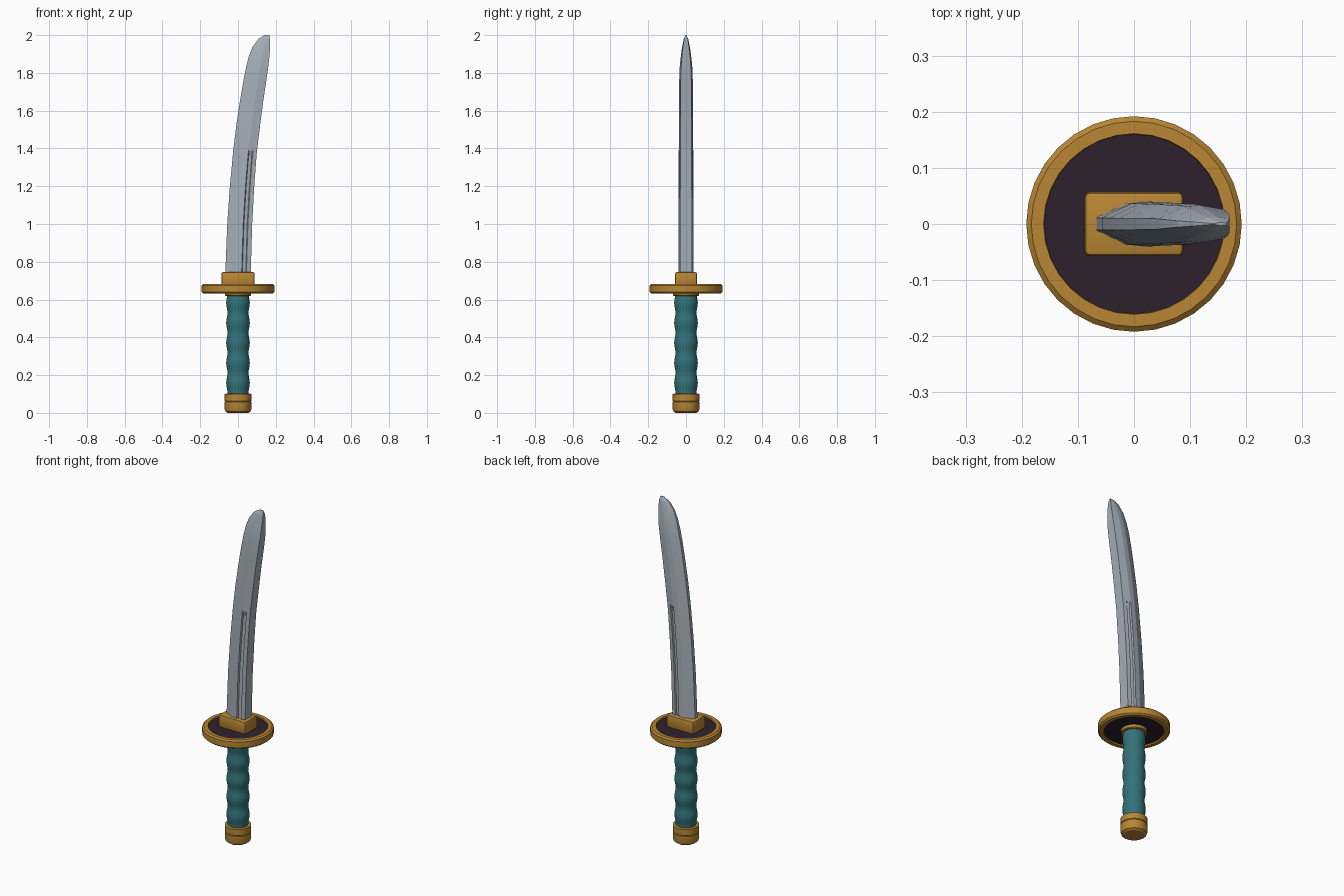
import bpy, bmesh, math

cube = bpy.data.objects.get("Cube")
if cube:
    bpy.data.objects.remove(cube)


def material(name, rgb, rough=0.6):
    m = bpy.data.materials.new(name)
    m.use_nodes = True
    m.diffuse_color = (*rgb, 1)
    bsdf = m.node_tree.nodes["Principled BSDF"]
    bsdf.inputs["Base Color"].default_value = (*rgb, 1)
    bsdf.inputs["Roughness"].default_value = rough
    return m


steel = material("steel", (0.38, 0.43, 0.48))
gold = material("gold", (0.48, 0.24, 0.035))
teal = material("teal_wrap", (0.032, 0.17, 0.19))
dark = material("dark_plum", (0.027, 0.015, 0.025))


def finish(name, bm, mats, angle):
    bmesh.ops.recalc_face_normals(bm, faces=bm.faces[:])
    mesh = bpy.data.meshes.new(name)
    bm.to_mesh(mesh)
    bm.free()
    for m in mats:
        mesh.materials.append(m)
    ob = bpy.data.objects.new(name, mesh)
    bpy.context.collection.objects.link(ob)
    bpy.ops.object.select_all(action="DESELECT")
    ob.select_set(True)
    bpy.context.view_layer.objects.active = ob
    bpy.ops.object.shade_smooth_by_angle(angle=math.radians(angle))
    return ob


def loft(rings):
    """Skin closed rings of points and cap both ends."""
    bm = bmesh.new()
    loops = [[bm.verts.new(p) for p in ring] for ring in rings]
    n = len(loops[0])
    for a, b in zip(loops, loops[1:]):
        for i in range(n):
            j = (i + 1) % n
            bm.faces.new((a[i], a[j], b[j], b[i]))
    bm.faces.new(loops[0][::-1])
    bm.faces.new(loops[-1])
    return bm


def lathe(profile, segments=32):
    turn = [2 * math.pi * i / segments for i in range(segments)]
    return loft([[(r * math.cos(t), r * math.sin(t), z) for t in turn]
                 for r, z in profile])


# Pommel: chamfered cap with a thin seam below its collar
finish("pommel", lathe([(0.055, 0), (0.067, 0.008), (0.071, 0.02), (0.071, 0.058),
                        (0.068, 0.061), (0.071, 0.064), (0.071, 0.1), (0.06, 0.102)]),
       [gold], 25)

# Grip: gently rippled wrap
BULGES, STEPS = 5, 40
grip = []
for i in range(STEPS + 1):
    f = i / STEPS
    grip.append((0.059 + 0.0035 * math.cos(2 * math.pi * (BULGES * f + 0.4)),
                 0.095 + 0.53 * f))
finish("grip", lathe(grip), [teal], 40)
finish("grip_ring", lathe([(0.066, 0.62), (0.07, 0.624), (0.07, 0.645)]), [gold], 25)

# Guard: gold rim around recessed dark faces
guard = lathe([(0.16, 0.64), (0.161, 0.632), (0.183, 0.632), (0.192, 0.64),
               (0.192, 0.675), (0.183, 0.683), (0.161, 0.683), (0.16, 0.675)])
for f in guard.faces:
    if len(f.verts) > 4:
        f.material_index = 1
finish("guard", guard, [gold, dark], 25)

# Collar: bevelled block that holds the blade
bm = bmesh.new()
bmesh.ops.create_cube(bm, size=1)
for v in bm.verts:
    v.co = (v.co.x * 0.176, v.co.y * 0.114, 0.708 + v.co.z * 0.076)
bmesh.ops.bevel(bm, geom=bm.edges[:], offset=0.009, segments=2, profile=0.5, affect="EDGES")
finish("collar", bm, [gold], 25)

# Blade: (height, cutting edge x, spine x, thickness scale, groove depth)
stations = [(0.72, -0.068, 0.067, 1, 1), (1.0, -0.057, 0.075, 1, 1),
            (1.2, -0.043, 0.086, 0.98, 1), (1.36, -0.028, 0.098, 0.96, 1),
            (1.39, -0.025, 0.101, 0.96, 0), (1.53, -0.008, 0.118, 0.94, 0),
            (1.66, 0.012, 0.135, 0.92, 0), (1.76, 0.029, 0.15, 0.9, 0),
            (1.83, 0.043, 0.16, 0.84, 0), (1.89, 0.058, 0.167, 0.68, 0),
            (1.94, 0.078, 0.17, 0.5, 0), (1.98, 0.108, 0.17, 0.3, 0),
            (2.0, 0.142, 0.165, 0.06, 0)]
# Half section: (position from edge to spine, half thickness, groove depth)
half = [(0, 0.011, 0), (0.4, 0.037, 0), (0.64, 0.04, 0), (0.67, 0.0392, 0.008),
        (0.8, 0.036, 0.008), (0.83, 0.0352, 0), (1, 0.031, 0)]
rings = []
for z, left, right, scale, groove in stations:
    side = [(left + (right - left) * t, w * scale - d * groove, z) for t, w, d in half]
    rings.append(side + [(x, -y, zz) for x, y, zz in reversed(side)])
finish("blade", loft(rings), [steel], 10)
